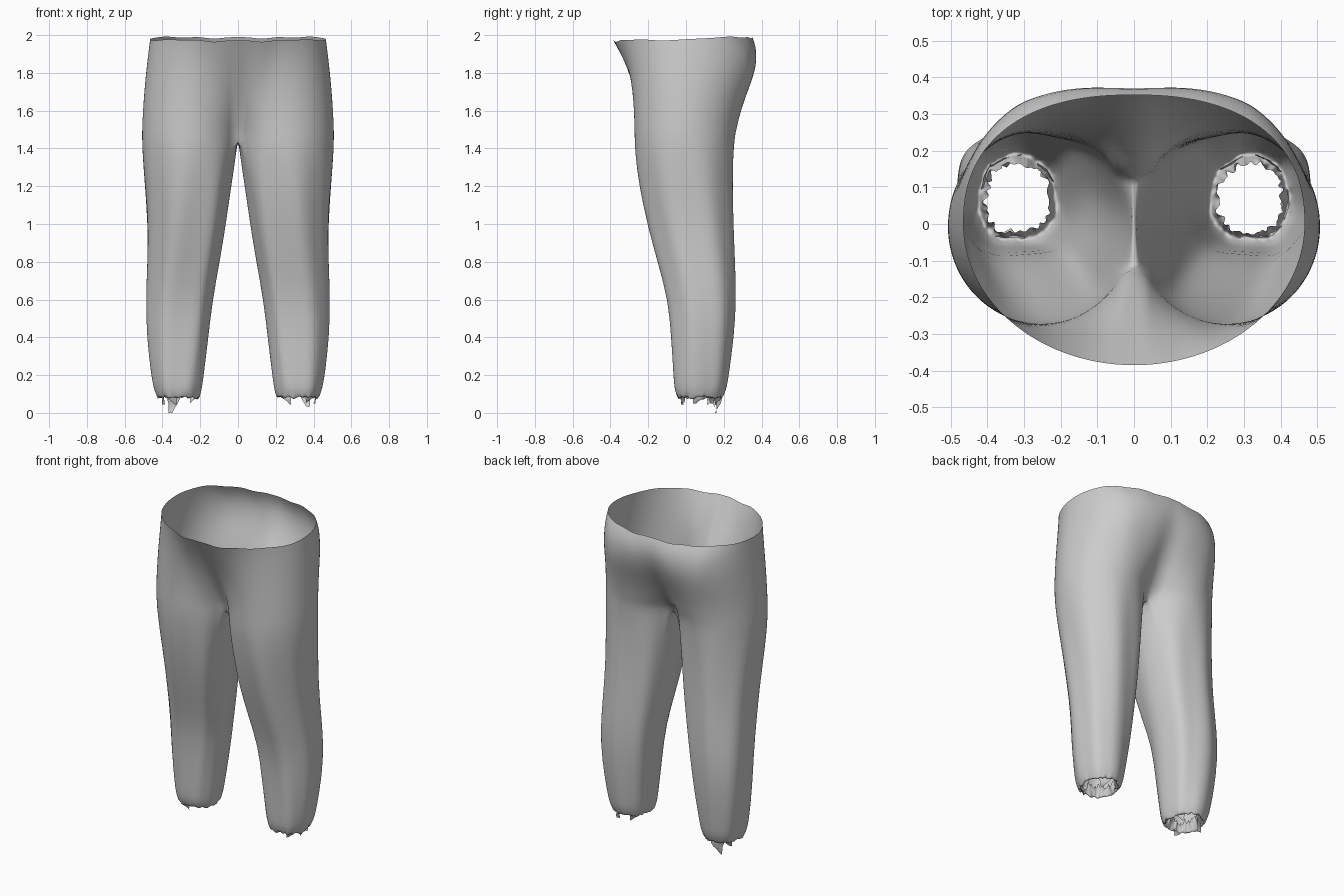
import bpy, bmesh, random
from math import sin, cos, pi

random.seed(4)
if "Cube" in bpy.data.objects:
    bpy.data.objects.remove(bpy.data.objects["Cube"])

cloth = bpy.data.materials.new("grey cloth")
cloth.use_nodes = True
GREY = (0.6, 0.6, 0.6, 1)
cloth.diffuse_color = GREY
cloth.node_tree.nodes["Principled BSDF"].inputs["Base Color"].default_value = GREY

COLS = 72
FRONT, BACK = 5, 66            # columns where the crotch seam starts and ends
CROTCH, WAIST = 1.46, 1.98

# Leg sections: height, inner x, outer x, front y, back y
LEG = [
    (0.105, 0.20, 0.437, -0.057, 0.20),
    (0.135, 0.193, 0.447, -0.066, 0.212),
    (0.20, 0.185, 0.46, -0.07, 0.222),
    (0.40, 0.162, 0.485, -0.08, 0.25),
    (0.60, 0.14, 0.492, -0.094, 0.264),
    (0.80, 0.103, 0.485, -0.148, 0.258),
    (1.00, 0.07, 0.483, -0.20, 0.252),
    (1.20, 0.04, 0.495, -0.242, 0.25),
    (1.36, 0.012, 0.506, -0.266, 0.252),
    (CROTCH, 0.0, 0.508, -0.272, 0.258),
]


def power(v, e):
    return abs(v) ** e * (1 if v >= 0 else -1)


def leg_point(section, col, scale=1.0):
    z, x0, x1, y0, y1 = section
    a = 2 * pi * col / COLS
    # Inner leg corners hang fuller than the outer ones, most of all in front
    loose = min(1, (CROTCH - z) * 2.5) * min(1, z * 3)
    corner = abs(sin(2 * a)) * (max(0, cos(a)) > 0) * (0.28 if sin(a) > 0 else 0.1)
    e = 0.9 + 0.1 * z / CROTCH - loose * corner
    fold = 0.008 * sin(5 * a + 2 * z) * sin(2 * a + 1) * min(1, (CROTCH - z) * 3)
    s = scale + fold / 0.2
    x = (x0 + x1) / 2 - (x1 - x0) / 2 * power(cos(a), e) * s
    y = (y0 + y1) / 2 - (y1 - y0) / 2 * power(sin(a), e) * s
    return x, y, z


def waist_point(col):
    b = -pi / 2 + pi * (col - FRONT) / (BACK - FRONT)
    e = 0.85 if b > 0 else 1.0
    x = 0.465 * power(max(cos(b), 0), e)
    y = 0.385 * sin(b) if b < 0 else 0.352 * power(sin(b), e)
    return x, y


def hip_point(t, col):
    """Blend the crotch section into the waist opening."""
    lx, ly, _ = leg_point(LEG[-1], col)
    if col in (FRONT, BACK):
        lx = 0
    wx, wy = waist_point(col)
    behind = min(1, max(0, wy) / 0.28)
    centre = max(0, 1 - lx / 0.15)
    k = t ** ((1.7 - 0.65 * centre) * (1 - behind) + 0.65 * behind)
    x, y = lx + (wx - lx) * k, ly + (wy - ly) * k
    y += 0.055 * behind * sin(pi * t ** 2)          # seat fullness below the hem
    top = WAIST + 0.024 * wy + 0.004 * sin(14 * wx + 9 * wy) + 0.003 * sin(37 * wx)
    return x, y, CROTCH + (top - CROTCH) * t


def add_side(bm, side):
    def vert(p):
        return bm.verts.new((side * p[0], p[1], p[2]))

    def face(*vs):
        bm.faces.new(vs if side > 0 else vs[::-1])

    # Crumpled cuff lining turned up inside the leg, with a ragged edge
    rows = []
    for z, scale, rough in ((0.15, 0.74, 0.1), (0.105, 0.8, 0.06),
                            (0.075, 0.87, 0.04), (0.088, 0.95, 0.02)):
        ring = []
        for c in range(COLS):
            x, y, _ = leg_point(LEG[0], c, scale + random.uniform(-rough, rough))
            ring.append(vert((x, y, z + random.uniform(-rough, rough) * 0.35)))
        rows.append(ring)

    # Leg tube, with its inner wall meeting the other leg at the crotch
    for section in LEG:
        ring = []
        for c in range(COLS):
            x, y, z = leg_point(section, c)
            if section is LEG[-1] and (c <= FRONT or c >= BACK):
                x = 0
            ring.append(vert((max(x, 0), y, z)))
        rows.append(ring)
    for low, high in zip(rows, rows[1:]):
        for c in range(COLS):
            d = (c + 1) % COLS
            face(low[c], low[d], high[d], high[c])

    # Hip panel from front seam around the outside to back seam
    low = rows[-1][FRONT:BACK + 1]
    for t in (0.08, 0.2, 0.35, 0.5, 0.65, 0.8, 0.9, 0.96, 1.0):
        high = [vert(hip_point(t, c)) for c in range(FRONT, BACK + 1)]
        for c in range(len(low) - 1):
            face(low[c], low[c + 1], high[c + 1], high[c])
        low = high


def finish(bm, name, levels):
    mesh = bpy.data.meshes.new(name)
    bm.to_mesh(mesh)
    bm.free()
    mesh.materials.append(cloth)
    mesh.shade_smooth()
    obj = bpy.data.objects.new(name, mesh)
    bpy.context.collection.objects.link(obj)
    if levels:
        mod = obj.modifiers.new("smooth cloth", "SUBSURF")
        mod.levels = mod.render_levels = levels


# Trousers: two mirrored halves welded along the centre seam
bm = bmesh.new()
for side in (1, -1):
    add_side(bm, side)
seam = [v for v in bm.verts if abs(v.co.x) < 1e-5]
bmesh.ops.remove_doubles(bm, verts=seam, dist=1e-4)
finish(bm, "trousers", 1)

# Torn threads hanging from each cuff: side, column, half width, lowest height
TATTERS = [
    (-1, 50, 5, 0.0), (-1, 42, 4, 0.045), (-1, 20, 4, 0.045), (-1, 64, 4, 0.05),
    (1, 34, 4, 0.05), (1, 48, 5, 0.035), (1, 24, 4, 0.055), (1, 60, 4, 0.045),
]
bm = bmesh.new()
for side, col, half, bottom in TATTERS:
    upper = None
    for i in range(5):
        t = i / 4
        ring = []
        for j in (-1, 0, 1):
            c = col + j * half * (1 - 0.8 * t) + sin(4 * t)
            x, y, _ = leg_point(LEG[0], c, 0.88 - 0.15 * t + 0.06 * j * sin(5 * t))
            ring.append(bm.verts.new((side * x, y, 0.1 + (bottom - 0.1) * t)))
        if upper:
            for j in (0, 1):
                bm.faces.new((upper[j], ring[j], ring[j + 1], upper[j + 1]))
        upper = ring
finish(bm, "cuff_tatters", 0)
